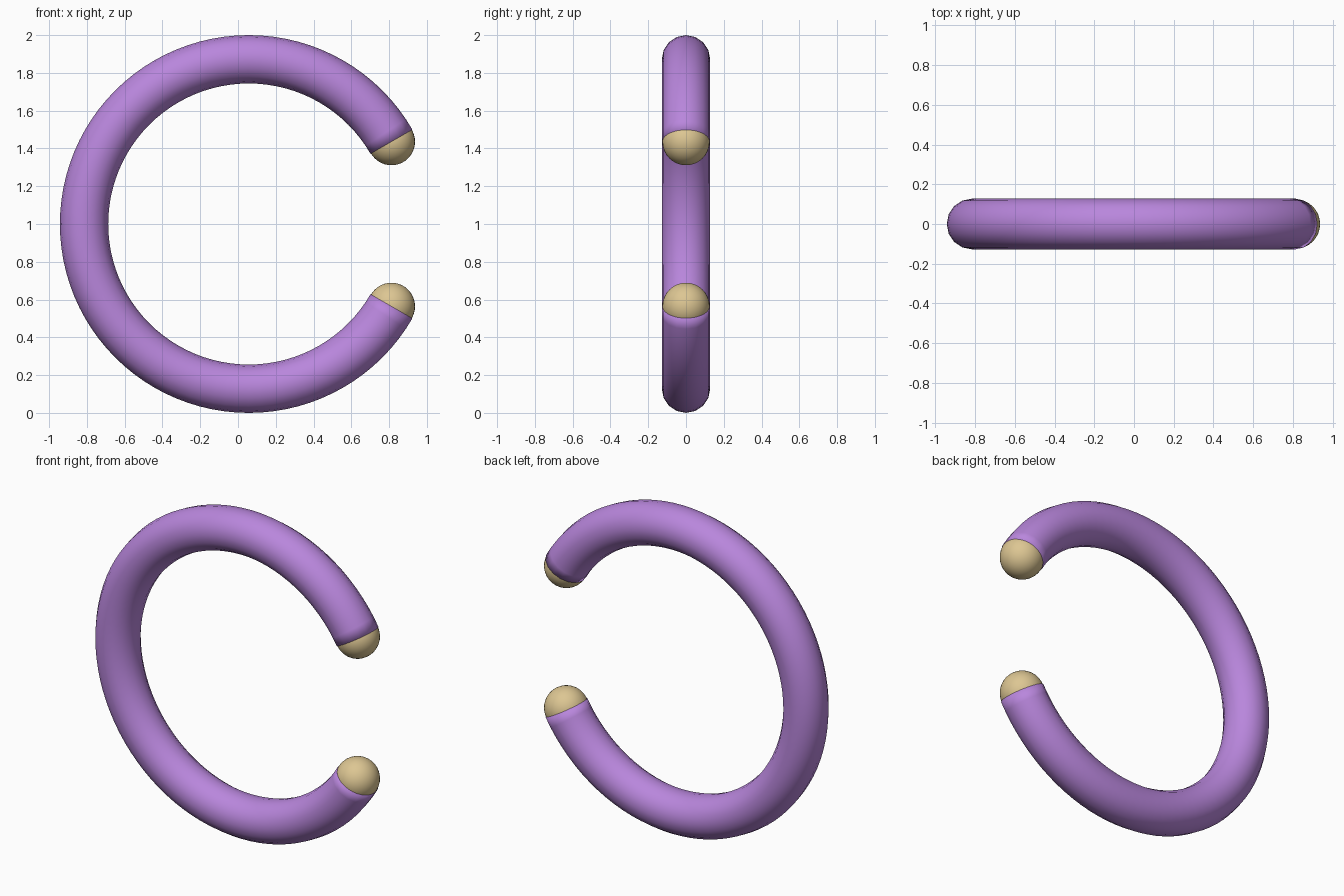
import bpy, bmesh, math
from mathutils import Vector, Matrix

if "Cube" in bpy.data.objects:
    bpy.data.objects.remove(bpy.data.objects["Cube"])

CENTRE = Vector((0.057, 0, 1.0))
R, r = 0.872, 0.128          # ring radius, tube radius
GAP = math.radians(30)       # half of the opening on the right
SIDES, STEPS = 16, 80


def material(name, colour):
    m = bpy.data.materials.new(name)
    m.diffuse_color = (*colour, 1)
    m.use_nodes = True
    m.node_tree.nodes["Principled BSDF"].inputs["Base Color"].default_value = m.diffuse_color
    return m


def add_object(name, bm, mat):
    bmesh.ops.recalc_face_normals(bm, faces=bm.faces)
    me = bpy.data.meshes.new(name)
    bm.to_mesh(me)
    bm.free()
    me.materials.append(mat)
    for p in me.polygons:
        p.use_smooth = True
    ob = bpy.data.objects.new(name, me)
    bpy.context.collection.objects.link(ob)
    return ob


purple = material("purple", (0.485, 0.240, 0.72))
tan = material("tan", (0.72, 0.565, 0.29))

# Open ring: a circle swept around the y axis, closed with end caps
bm = bmesh.new()
loops = []
for i in range(STEPS + 1):
    a = GAP + (2 * math.pi - 2 * GAP) * i / STEPS
    out = Vector((math.cos(a), 0, math.sin(a)))
    loop = []
    for j in range(SIDES):
        t = 2 * math.pi * j / SIDES
        p = CENTRE + out * (R + r * math.cos(t)) + Vector((0, r * math.sin(t), 0))
        loop.append(bm.verts.new(p))
    loops.append(loop)
for a, b in zip(loops, loops[1:]):
    for j in range(SIDES):
        k = (j + 1) % SIDES
        bm.faces.new((a[j], a[k], b[k], b[j]))
bm.faces.new(loops[0])
bm.faces.new(loops[-1])
add_object("open_ring", bm, purple)

# Ball tips on both ends
for name, side in (("upper_ball", 1), ("lower_ball", -1)):
    bm = bmesh.new()
    pos = CENTRE + Vector((R * math.cos(GAP), 0, side * R * math.sin(GAP)))
    bmesh.ops.create_uvsphere(bm, u_segments=32, v_segments=20, radius=0.125,
                              matrix=Matrix.Translation(pos))
    add_object(name, bm, tan)
